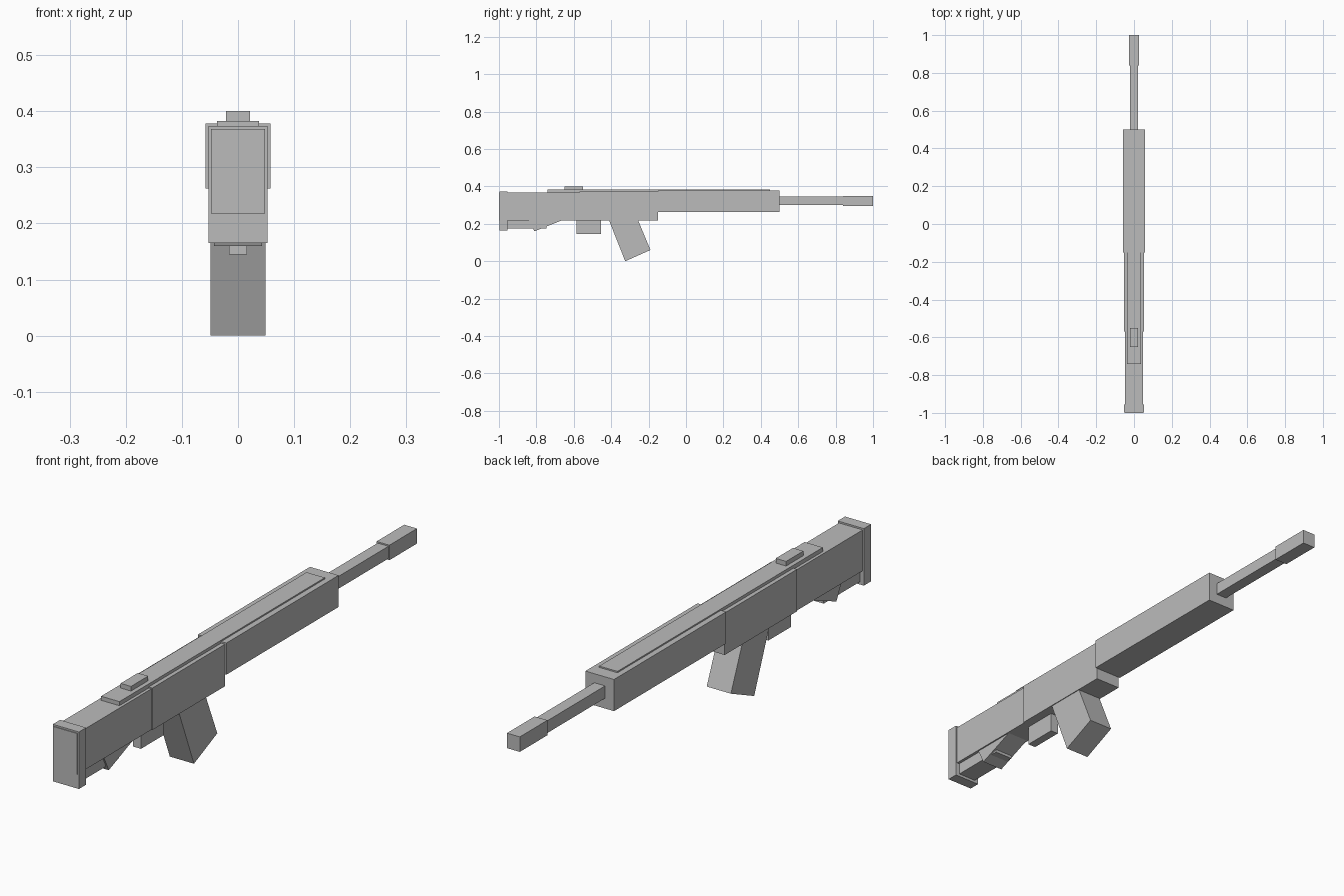
import bpy
import bmesh

cube = bpy.data.objects.get("Cube")
if cube:
    bpy.data.objects.remove(cube, do_unlink=True)

# One plain grey for every part
GREY = (0.5, 0.5, 0.5, 1.0)
grey = bpy.data.materials.new("plain_grey")
grey.use_nodes = True
grey.diffuse_color = GREY
grey.node_tree.nodes["Principled BSDF"].inputs["Base Color"].default_value = GREY


def prism(name, half_width, outline):
    """Extrude a side outline of (y, z) points across x."""
    bm = bmesh.new()
    face = bm.faces.new([bm.verts.new((-half_width, y, z)) for y, z in outline])
    ext = bmesh.ops.extrude_face_region(bm, geom=[face])
    moved = [v for v in ext["geom"] if isinstance(v, bmesh.types.BMVert)]
    bmesh.ops.translate(bm, verts=moved, vec=(2 * half_width, 0, 0))
    bmesh.ops.recalc_face_normals(bm, faces=bm.faces)
    mesh = bpy.data.meshes.new(name)
    bm.to_mesh(mesh)
    bm.free()
    mesh.materials.append(grey)
    obj = bpy.data.objects.new(name, mesh)
    bpy.context.collection.objects.link(obj)
    return obj


def block(name, half_width, y0, y1, z0, z1):
    return prism(name, half_width, [(y0, z0), (y1, z0), (y1, z1), (y0, z1)])


# Body, from the butt to the handguard
block("stock", 0.048, -1.0, -0.57, 0.218, 0.368)
block("butt_plate", 0.053, -0.997, -0.955, 0.165, 0.374)
block("receiver", 0.052, -0.57, -0.15, 0.218, 0.372)
block("handguard", 0.058, -0.15, 0.5, 0.262, 0.378)

# Barrel and muzzle
block("barrel", 0.022, 0.5, 0.84, 0.3, 0.345)
block("muzzle", 0.026, 0.84, 1.0, 0.295, 0.35)

# Top rail and sight
block("top_rail", 0.037, -0.74, 0.45, 0.36, 0.383)
block("sight", 0.021, -0.65, -0.55, 0.383, 0.4)

# Parts under the body
block("stock_underside", 0.037, -0.955, -0.745, 0.175, 0.22)
prism("stock_wedge", 0.043, [(-0.84, 0.22), (-0.81, 0.16), (-0.66, 0.22)])
block("trigger_block", 0.016, -0.585, -0.455, 0.145, 0.22)
prism("magazine", 0.049, [(-0.42, 0.24), (-0.325, 0.0), (-0.19, 0.06), (-0.265, 0.24)])
